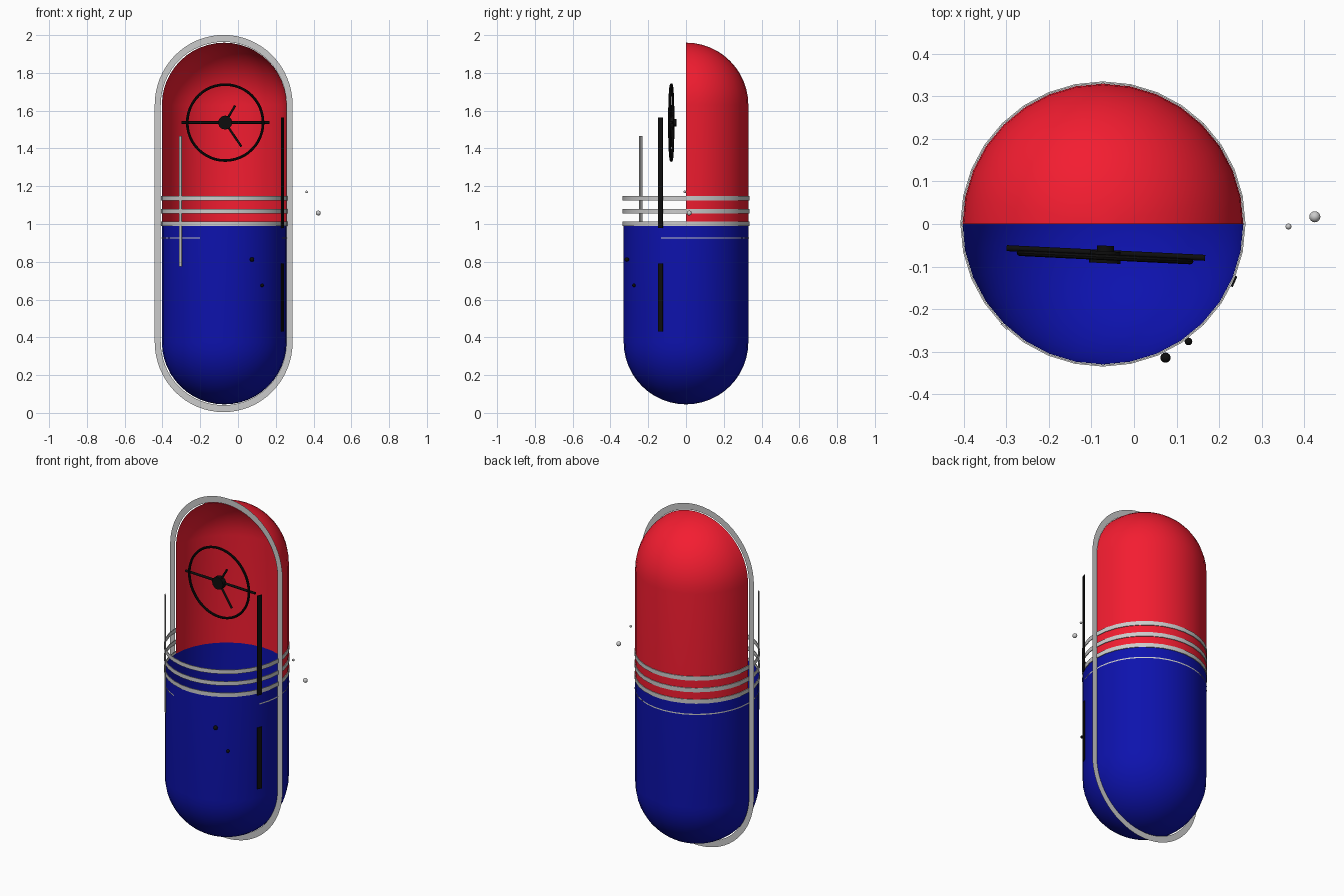
import bpy, bmesh
from math import sin, cos, pi, radians, atan2, hypot
from mathutils import Vector, Matrix

if "Cube" in bpy.data.objects:
    bpy.data.objects.remove(bpy.data.objects["Cube"])

CX, R = -0.073, 0.33          # capsule axis and radius
LOW, MID, HIGH = 0.375, 1.0, 1.63


def material(name, rgb):
    m = bpy.data.materials.new(name)
    m.diffuse_color = (*rgb, 1)
    m.use_nodes = True
    m.node_tree.nodes["Principled BSDF"].inputs["Base Color"].default_value = m.diffuse_color
    return m


RED = material("red", (0.9, 0.012, 0.03))
BLUE = material("blue", (0.004, 0.006, 0.42))
BLACK = material("black", (0.004, 0.004, 0.004))


def finish(name, bm, mat=None, smooth=True):
    me = bpy.data.meshes.new(name)
    bm.to_mesh(me)
    bm.free()
    ob = bpy.data.objects.new(name, me)
    bpy.context.collection.objects.link(ob)
    if mat:
        me.materials.append(mat)
    if smooth:
        bpy.ops.object.select_all(action='DESELECT')
        ob.select_set(True)
        bpy.context.view_layer.objects.active = ob
        bpy.ops.object.shade_smooth_by_angle(angle=radians(40))
    return ob


def lathe(name, profile, mat=None, start=0, sweep=360, steps=32):
    """Spin an (r, z) profile about the capsule axis."""
    bm = bmesh.new()
    vs = [bm.verts.new((CX + r * cos(radians(start)), r * sin(radians(start)), z)) for r, z in profile]
    es = [bm.edges.new(p) for p in zip(vs, vs[1:])]
    bmesh.ops.spin(bm, geom=vs + es, cent=(CX, 0, 0), axis=(0, 0, 1),
                   angle=radians(sweep), steps=steps)
    bmesh.ops.remove_doubles(bm, verts=bm.verts, dist=1e-5)
    bmesh.ops.recalc_face_normals(bm, faces=bm.faces)
    # open shells: make sure the normals point away from the axis
    out = sum(f.normal.dot(f.calc_center_median() - Vector((CX, 0, MID))) for f in bm.faces)
    if out < 0:
        bmesh.ops.reverse_faces(bm, faces=bm.faces)
    return finish(name, bm, mat)


def rod(name, a, b, radius, mat):
    a, b = Vector(a), Vector(b)
    d = b - a
    mx = Matrix.Translation((a + b) / 2) @ d.to_track_quat('Z', 'Y').to_matrix().to_4x4()
    bm = bmesh.new()
    bmesh.ops.create_cone(bm, cap_ends=True, segments=12, radius1=radius, radius2=radius,
                          depth=d.length, matrix=mx)
    return finish(name, bm, mat)


def strip(name, dx, y, z0, z1, width, mat=None):
    """Thin upright strip lying on the cylinder wall."""
    a = atan2(y, dx)
    mx = (Matrix.Translation((CX + dx, y, (z0 + z1) / 2)) @ Matrix.Rotation(a, 4, 'Z')
          @ Matrix.Diagonal((0.005, width, z1 - z0, 1)))
    bm = bmesh.new()
    bmesh.ops.create_cube(bm, size=1, matrix=mx)
    return finish(name, bm, mat, smooth=False)


def ball(name, loc, radius, mat=None):
    bm = bmesh.new()
    bmesh.ops.create_uvsphere(bm, u_segments=16, v_segments=10, radius=radius,
                              matrix=Matrix.Translation(loc))
    return finish(name, bm, mat)


# Capsule: open blue cup below, red half shell above
N = 12
arc = [i * pi / 2 / N for i in range(N + 1)]
lathe("lower_shell", [(R * sin(t), LOW - R * cos(t)) for t in arc] + [(R, MID)], BLUE)
lathe("upper_back_shell", [(R, MID)] + [(R * cos(t), HIGH + R * sin(t)) for t in arc],
      RED, 0, 180, 16)

# Flat flange around the capsule in the y = 0 plane
bm = bmesh.new()


def stadium(rx, rz):
    pts = []
    for k in range(66):
        t = k % 33 * pi / 32 + (pi if k > 32 else 0)
        pts.append(bm.verts.new((CX - 0.003 + rx * cos(t), 0, (LOW if k > 32 else HIGH) + rz * sin(t))))
    return pts


outer, inner = stadium(0.365, 0.371), stadium(0.333, 0.334)
for i in range(66):
    j = (i + 1) % 66
    bm.faces.new((outer[i], outer[j], inner[j], inner[i]))
finish("flange", bm, smooth=False)

# Grey bands and the thin seam that stops at the door
for i, z in enumerate((1.001, 1.068, 1.136)):
    lathe(f"band_{i + 1}", [(0.331, z - 0.012), (0.335, z - 0.012), (0.335, z + 0.012), (0.331, z + 0.012)])
lathe("seam_line", [(0.333, 0.922), (0.333, 0.929)], None, -23.2, 270.6, 28)

# Door edge strips
strip("left_rail", -0.232, -0.24, 0.775, 1.465, 0.019)
strip("right_rail_upper", 0.308, -0.135, 0.98, 1.565, 0.027, BLACK)
strip("right_rail_lower", 0.308, -0.135, 0.43, 0.79, 0.027, BLACK)

# Small knobs
ball("black_knob_large", (0.074, -0.314, 0.812), 0.012, BLACK)
ball("black_knob_small", (0.128, -0.276, 0.675), 0.009, BLACK)
ball("grey_knob_large", (0.425, 0.017, 1.058), 0.013)
ball("grey_knob_small", (0.363, -0.006, 1.17), 0.007)

# Wheel with crossbar, hub and two short spokes, turned slightly about z
C = Vector((-0.068, -0.078, 1.537))
TURN = Matrix.Translation(C) @ Matrix.Rotation(radians(-2.8), 4, 'Z')


def at(x, y, z):
    return TURN @ Vector((x, y, z))


bm = bmesh.new()
ring = []
for i in range(48):
    u = 2 * pi * i / 48
    ring.append([bm.verts.new(at((0.201 + 0.007 * cos(v)) * cos(u), 0.007 * sin(v),
                                 (0.201 + 0.007 * cos(v)) * sin(u)))
                 for v in (k * pi / 4 for k in range(8))])
for i in range(48):
    a, b = ring[i], ring[(i + 1) % 48]
    for k in range(8):
        m = (k + 1) % 8
        bm.faces.new((a[k], a[m], b[m], b[k]))
bmesh.ops.recalc_face_normals(bm, faces=bm.faces)
finish("wheel_rim", bm, BLACK)

rod("wheel_bar", at(-0.232, 0.01, 0), at(0.235, 0.01, 0), 0.007, BLACK)
rod("wheel_hub", at(0, -0.014, 0), at(0, 0.014, 0), 0.037, BLACK)
rod("wheel_hub_pin", at(0, 0, 0), at(0, 0.027, 0), 0.02, BLACK)
rod("wheel_spoke_upper", at(0, 0, 0), at(0.053, 0, 0.09), 0.006, BLACK)
rod("wheel_spoke_lower", at(0, 0, 0), at(0.086, 0, -0.127), 0.006, BLACK)
